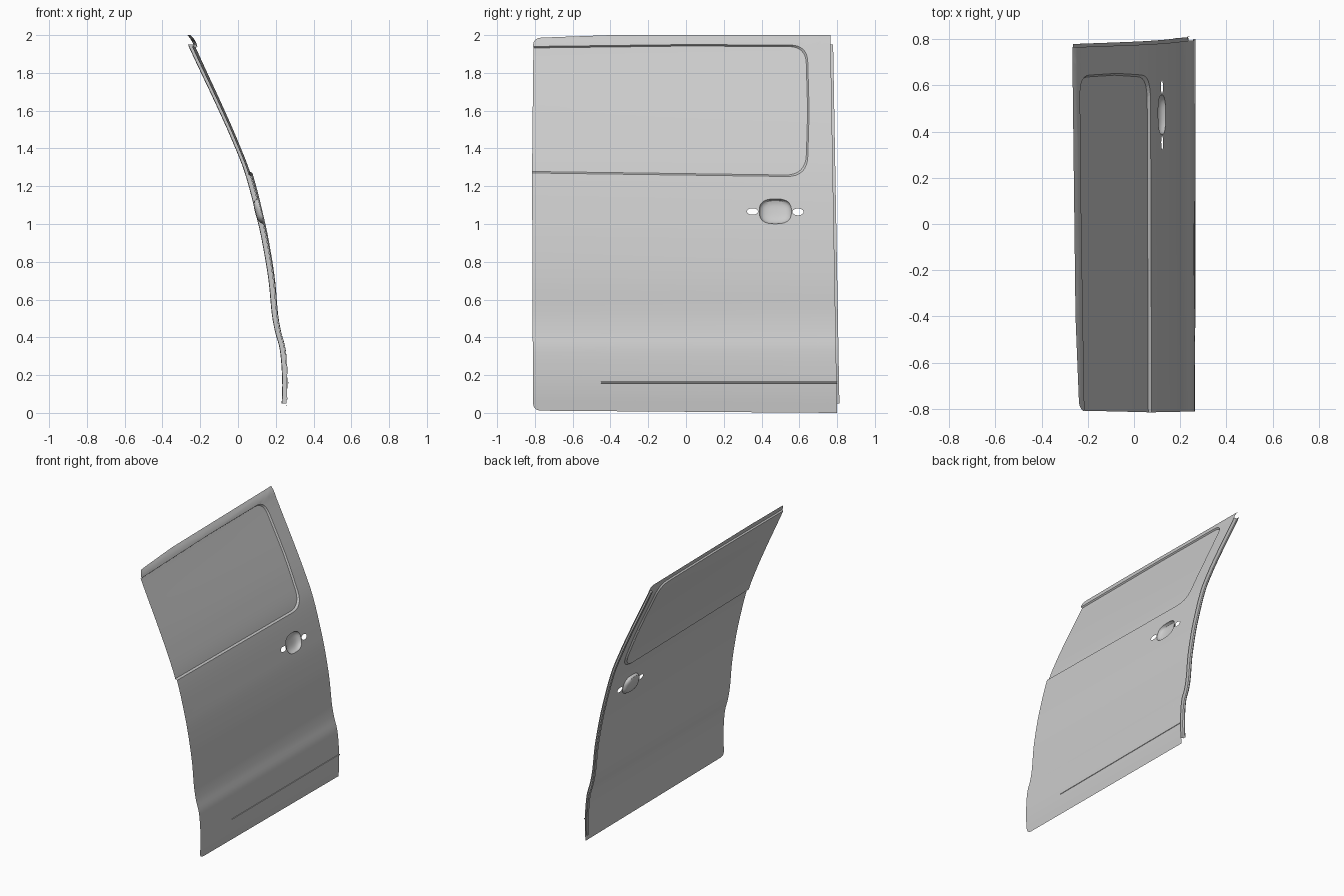
import bpy, bmesh, math
from mathutils import Vector

cube = bpy.data.objects.get("Cube")
if cube:
    bpy.data.objects.remove(cube)

grey = bpy.data.materials.new("primer grey")
grey.use_nodes = True
grey.diffuse_color = (0.6, 0.6, 0.6, 1)
grey.node_tree.nodes["Principled BSDF"].inputs["Base Color"].default_value = (0.6, 0.6, 0.6, 1)

# Outer skin section as (z, x)
SECTION = [(0, .255), (.1, .262), (.2, .262), (.34, .25), (.43, .226), (.52, .21),
           (.7, .193), (.86, .168), (1, .14), (1.27, .07), (1.45, 0), (1.63, -.08),
           (1.84, -.178), (1.94, -.224), (1.97, -.236), (2, -.258)]


def slope(i):
    a, b = SECTION[max(i - 1, 0)], SECTION[min(i + 1, len(SECTION) - 1)]
    return (b[1] - a[1]) / (b[0] - a[0])


def skin(y, z, depth=0.0):
    """Point on the curved skin, pushed inward by depth."""
    z = min(max(z, 0), 2)
    i = 0
    while i < len(SECTION) - 2 and z > SECTION[i + 1][0]:
        i += 1
    (z0, x0), (z1, x1) = SECTION[i], SECTION[i + 1]
    h = z1 - z0
    t = (z - z0) / h
    x = ((2*t**3 - 3*t*t + 1) * x0 + (t**3 - 2*t*t + t) * h * slope(i)
         + (3*t*t - 2*t**3) * x1 + (t**3 - t*t) * h * slope(i + 1))
    return Vector((x - 0.006 * y * z - depth, y, z))


def rounded(corners, steps=8):
    """Closed outline in (y, z) from corners given as (y, z, radius)."""
    pts = []
    for i, (y, z, r) in enumerate(corners):
        p = Vector((y, z))
        if not r:
            pts.append(p)
            continue
        a = p + (Vector(corners[i - 1][:2]) - p).normalized() * r
        b = p + (Vector(corners[(i + 1) % len(corners)][:2]) - p).normalized() * r
        for k in range(steps + 1):
            t = k / steps
            pts.append(a * (1 - t)**2 + p * 2 * t * (1 - t) + b * t * t)
    return pts


def oval(y, z, w, h, power=2.0, n=40):
    pts = []
    for k in range(n):
        c, s = math.cos(k * math.tau / n), math.sin(k * math.tau / n)
        pts.append(Vector((y + w / 2 * math.copysign(abs(c)**(2 / power), c),
                           z + h / 2 * math.copysign(abs(s)**(2 / power), s))))
    return pts


def finish(name, bm):
    bm.normal_update()
    # Outer faces look towards +x
    bmesh.ops.reverse_faces(bm, faces=[f for f in bm.faces if f.normal.x < 0])
    me = bpy.data.meshes.new(name)
    bm.to_mesh(me)
    bm.free()
    ob = bpy.data.objects.new(name, me)
    bpy.context.collection.objects.link(ob)
    me.materials.append(grey)
    bpy.ops.object.select_all(action='DESELECT')
    ob.select_set(True)
    bpy.context.view_layer.objects.active = ob
    bpy.ops.object.shade_smooth_by_angle(angle=math.radians(30))
    return ob


def sheet(name, outlines, depth=0.0):
    """Fill outlines (later ones are holes), slice, and bend onto the skin."""
    bm = bmesh.new()
    for pts in outlines:
        vs = [bm.verts.new((0, p.x, p.y)) for p in pts]
        for i, v in enumerate(vs):
            bm.edges.new((vs[i - 1], v))
    bmesh.ops.triangle_fill(bm, use_beauty=True, use_dissolve=False,
                            edges=bm.edges[:], normal=(1, 0, 0))
    for axis, start, step, count in ((2, .02, .02, 99), (1, -.8, .1, 17)):
        for k in range(count):
            co, no = Vector(), Vector()
            co[axis], no[axis] = start + k * step, 1
            bmesh.ops.bisect_plane(bm, geom=bm.verts[:] + bm.edges[:] + bm.faces[:],
                                   plane_co=co, plane_no=no, dist=1e-5)
    for v in bm.verts:
        v.co = skin(v.co.y, v.co.z, depth)
    return finish(name, bm)


def loft(name, rows, closed=False):
    """Skin together equal-length rows of 3D points."""
    bm = bmesh.new()
    grid = [[bm.verts.new(p) for p in row] for row in rows]
    for a, b in zip(grid, grid[1:]):
        for i in range(0 if closed else 1, len(a)):
            bm.faces.new((a[i - 1], a[i], b[i], b[i - 1]))
    if closed:
        bm.faces.new(grid[-1])
    return finish(name, bm)


def window(inset):
    """Window outline, running out through the front edge."""
    return rounded([(-.808, 1.94 - inset, 0), (0, 1.95 - inset, 0),
                    (.642 - inset, 1.947 - inset, .09), (.652 - inset, 1.6, 0),
                    (.642 - inset, 1.25 + inset, .11), (-.815, 1.27 + inset, 0)])


# Outer panel with window opening, handle dish and two through-holes
body = rounded([(-.81, .012, .045), (.8, 0, 0), (.765, 2, 0), (-.4, 2, 0), (-.81, 1.985, .045)])
opening = window(0)
dish_at = (.473, 1.067)
dish_rim = oval(*dish_at, .17, .132, 2.7)
holes = [oval(.352, 1.066, .06, .034), oval(.593, 1.064, .058, .036)]
sheet("door_skin", [body + opening, dish_rim] + holes)

# Recessed window blank and the step around it
inner = window(.008)
sheet("window_panel", [inner], .012)


def dense(pts, parts=12):
    return [a.lerp(b, k / parts) for a, b in zip(pts, pts[1:]) for k in range(parts)] + [pts[-1]]


loft("window_step", [[skin(p.x, p.y, d) for p in dense(o)]
                     for o, d in ((opening, 0), (inner, .012))])

# Handle dish
center = Vector(dish_at)
rows = []
for scale, depth in ((1, 0), (.95, .012), (.85, .021), (.65, .028), (.4, .031), (.15, .032)):
    rows.append([skin(*center.lerp(p, scale), depth) for p in dish_rim])
loft("handle_dish", rows, closed=True)

# Rear flange: folds inward, then steps out behind the edge
levels = [.05 + 1.9 * k / 80 for k in range(81)]
flange = []
for out, depth in ((-.012, .002), (-.008, .026), (.013, .028), (.013, .022)):
    flange.append([skin(.8 - .0175 * z + out, z, depth) for z in levels])
loft("rear_flange", flange)

# Lower seam bead
ys = [-.45 + 1.25 * k / 30 for k in range(31)]
loft("lower_seam", [[skin(y, z, d) for y in ys]
                    for z, d in ((.155, .0), (.157, -.003), (.163, -.003), (.165, .0))])

# Small fastener plates along the sill
for k, (y, z) in enumerate([(-.61, .055), (-.27, .055), (.38, .05), (.75, .045),
                            (.07, .12), (.25, .125), (.73, .13)]):
    sheet(f"sill_fastener_{k + 1}", [oval(y, z, .022, .022, n=12)], -.002)
